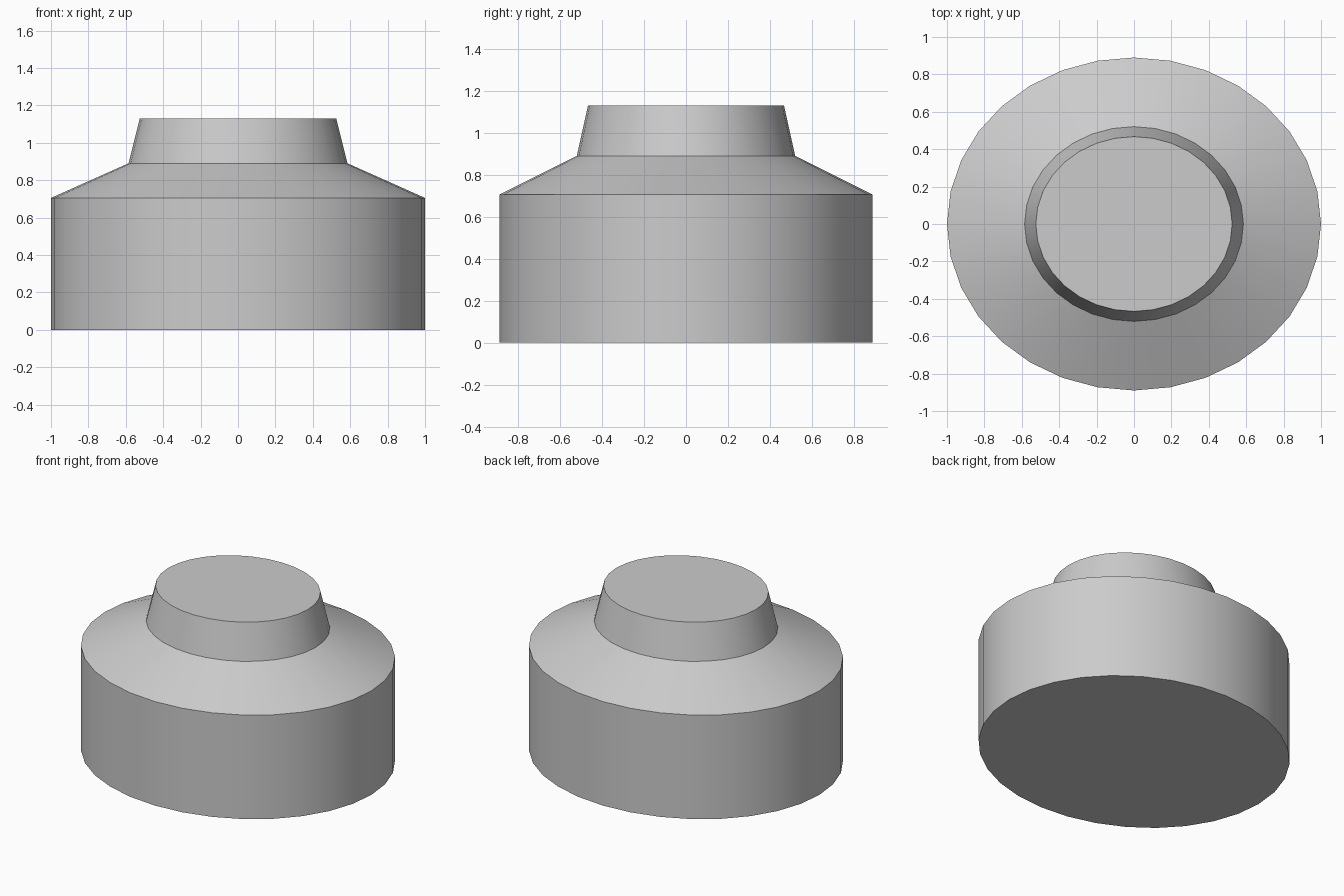
import bpy, bmesh
from math import cos, sin, tau, radians

cube = bpy.data.objects.get("Cube")
if cube:
    bpy.data.objects.remove(cube)

SIDES = 32
DEPTH_RATIO = 0.89  # oval footprint: depth relative to width

# Profile from the base up: (half width, height)
PROFILE = [(1.0, 0.0), (1.0, 0.705), (0.585, 0.89), (0.525, 1.13)]

# Plain grey material
grey = bpy.data.materials.new("plain grey")
grey.use_nodes = True
colour = (0.6, 0.6, 0.6, 1)
grey.diffuse_color = colour
grey.node_tree.nodes["Principled BSDF"].inputs["Base Color"].default_value = colour


def oval_lathe(name, profile, material):
    """Closed solid made of stacked oval rings."""
    bm = bmesh.new()
    rings = []
    for r, z in profile:
        angles = [tau * i / SIDES for i in range(SIDES)]
        rings.append([bm.verts.new((r * cos(a), r * DEPTH_RATIO * sin(a), z))
                      for a in angles])
    for low, high in zip(rings, rings[1:]):
        for i in range(SIDES):
            j = (i + 1) % SIDES
            bm.faces.new((low[i], low[j], high[j], high[i]))
    bm.faces.new(rings[0][::-1])
    bm.faces.new(rings[-1])
    mesh = bpy.data.meshes.new(name)
    bm.to_mesh(mesh)
    bm.free()
    mesh.materials.append(material)
    obj = bpy.data.objects.new(name, mesh)
    bpy.context.collection.objects.link(obj)
    return obj


# Drum, sloping shoulder and tapered neck in one shell
body = oval_lathe("shouldered_body", PROFILE, grey)

# Smooth round the sides, sharp at the rims
bpy.ops.object.select_all(action='DESELECT')
body.select_set(True)
bpy.context.view_layer.objects.active = body
bpy.ops.object.shade_smooth_by_angle(angle=radians(30))
